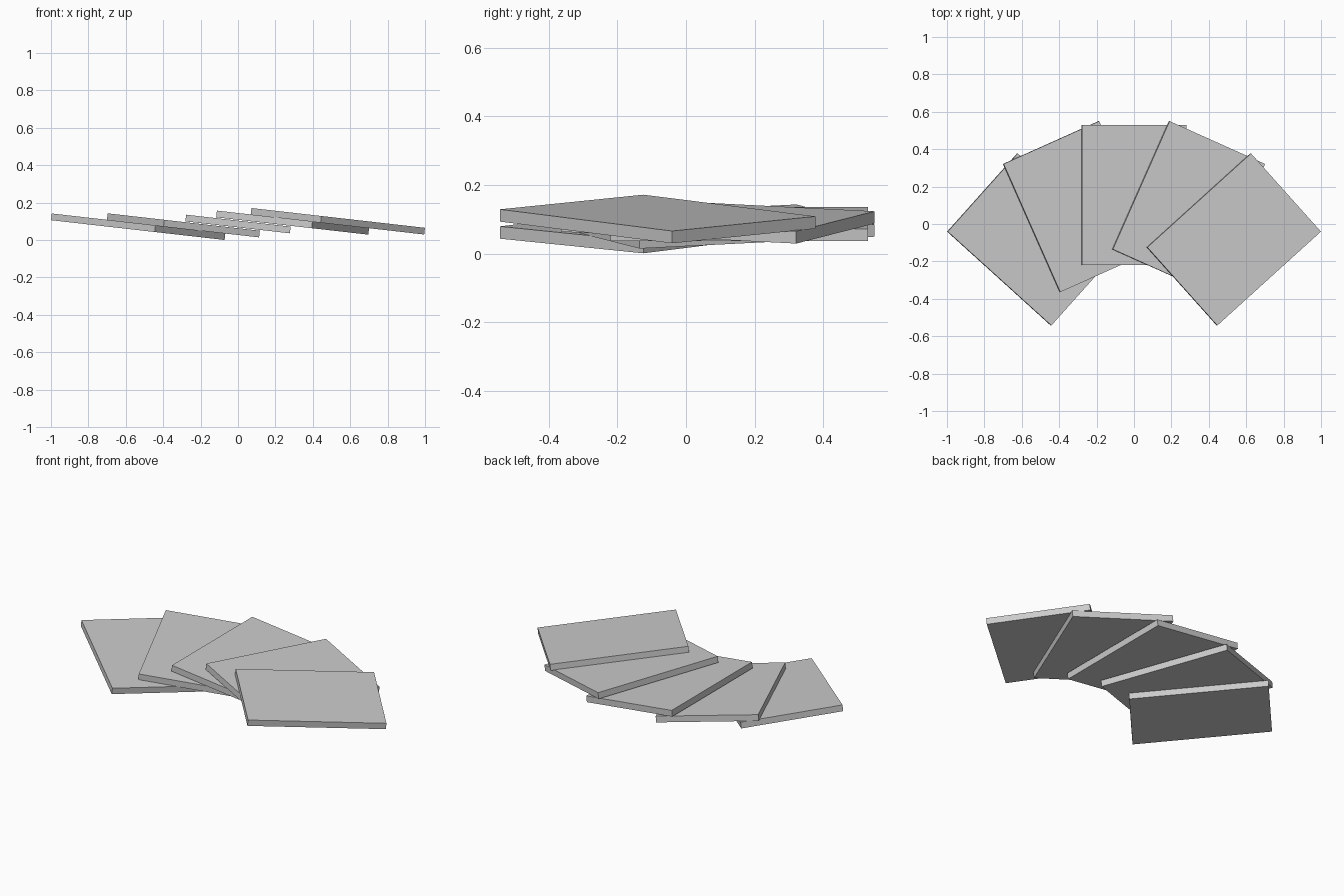
import bpy
from math import radians, sin, cos
from mathutils import Matrix, Vector

# Remove the default cube
cube = bpy.data.objects.get("Cube")
if cube:
    bpy.data.objects.remove(cube, do_unlink=True)

# Plain grey shared by every slab
grey = bpy.data.materials.new("plain_grey")
grey.use_nodes = True
grey.diffuse_color = (0.6, 0.6, 0.6, 1)
grey.node_tree.nodes["Principled BSDF"].inputs["Base Color"].default_value = (0.6, 0.6, 0.6, 1)

SIZE = (0.5625, 0.75, 0.036)
RADIUS, PIVOT_Y = 0.718, -0.563
STEP, TILT = radians(24), radians(6.5)
NAMES = ["far_right", "right", "middle", "left", "far_left"]


def add_slab(name, index):
    """One flat slab, turned around the fan pivot and tilted down towards +x."""
    angle = index * STEP
    centre = Vector((RADIUS * sin(angle), PIVOT_Y + RADIUS * cos(angle), 0.086 + index * 0.0073))
    bpy.ops.mesh.primitive_cube_add(size=1)
    slab = bpy.context.object
    slab.name = name
    slab.data.transform(Matrix.Diagonal((*SIZE, 1)))
    slab.matrix_world = (Matrix.Translation(centre) @ Matrix.Rotation(TILT, 4, "Y")
                         @ Matrix.Rotation(-angle, 4, "Z"))
    slab.data.materials.append(grey)


# Fan of overlapping slabs
for i, side in enumerate(NAMES):
    add_slab(side + "_slab", i - 2)
